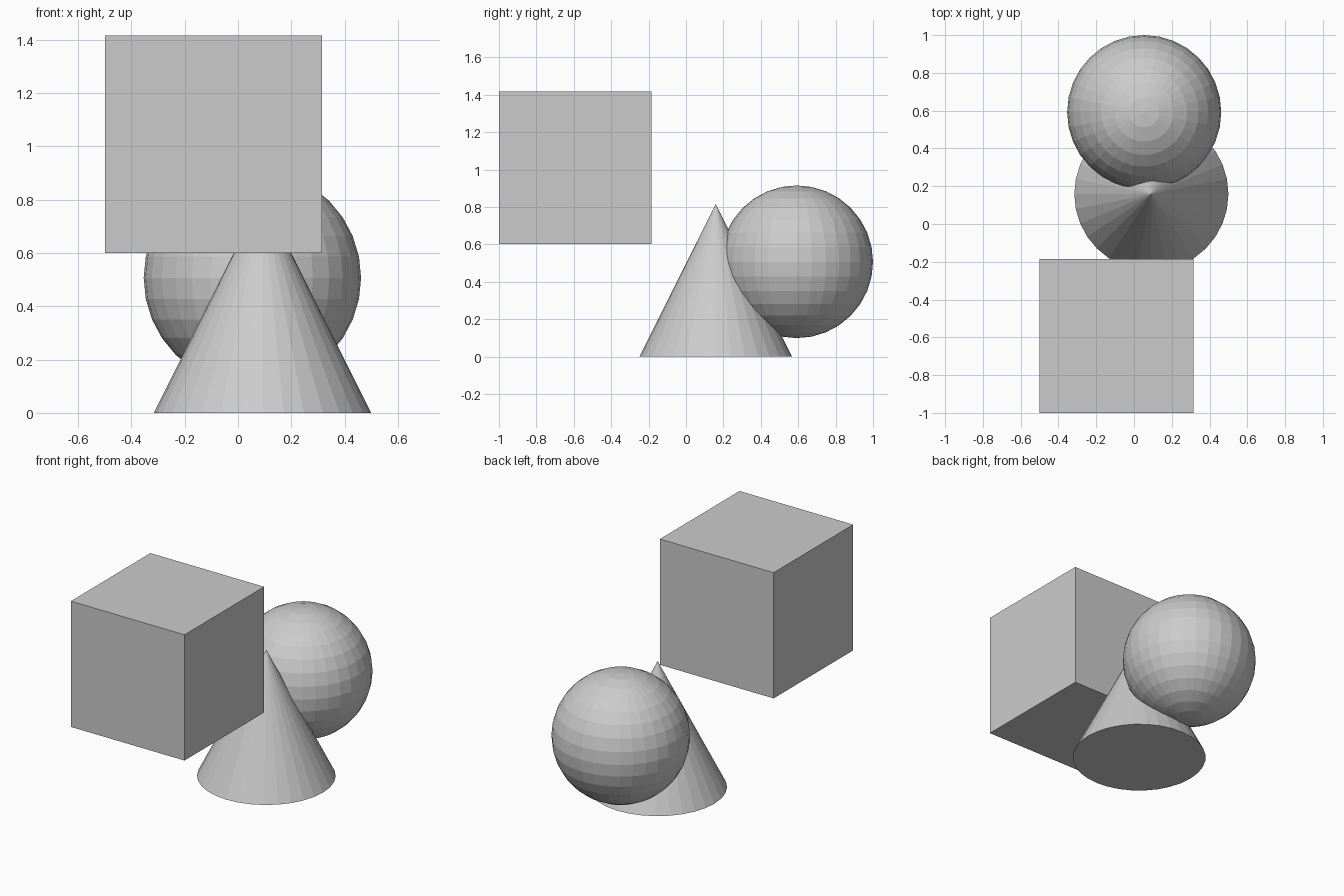
import bpy

if "Cube" in bpy.data.objects:
    bpy.data.objects.remove(bpy.data.objects["Cube"])

R = 0.408  # shared half-size of all three solids

# Floating cube
bpy.ops.mesh.primitive_cube_add(size=2 * R, location=(-0.5 + R, -1 + R, 1.009))
bpy.context.object.name = "cube"

# Cone standing on the ground
bpy.ops.mesh.primitive_cone_add(vertices=32, radius1=R, radius2=0, depth=2 * R,
                                location=(0.5 - R, 0.159, R))
bpy.context.object.name = "cone"

# Faceted sphere cutting into the back of the cone
bpy.ops.mesh.primitive_uv_sphere_add(segments=32, ring_count=16, radius=R,
                                     location=(0.054, 1 - R, 0.507))
bpy.context.object.name = "sphere"
